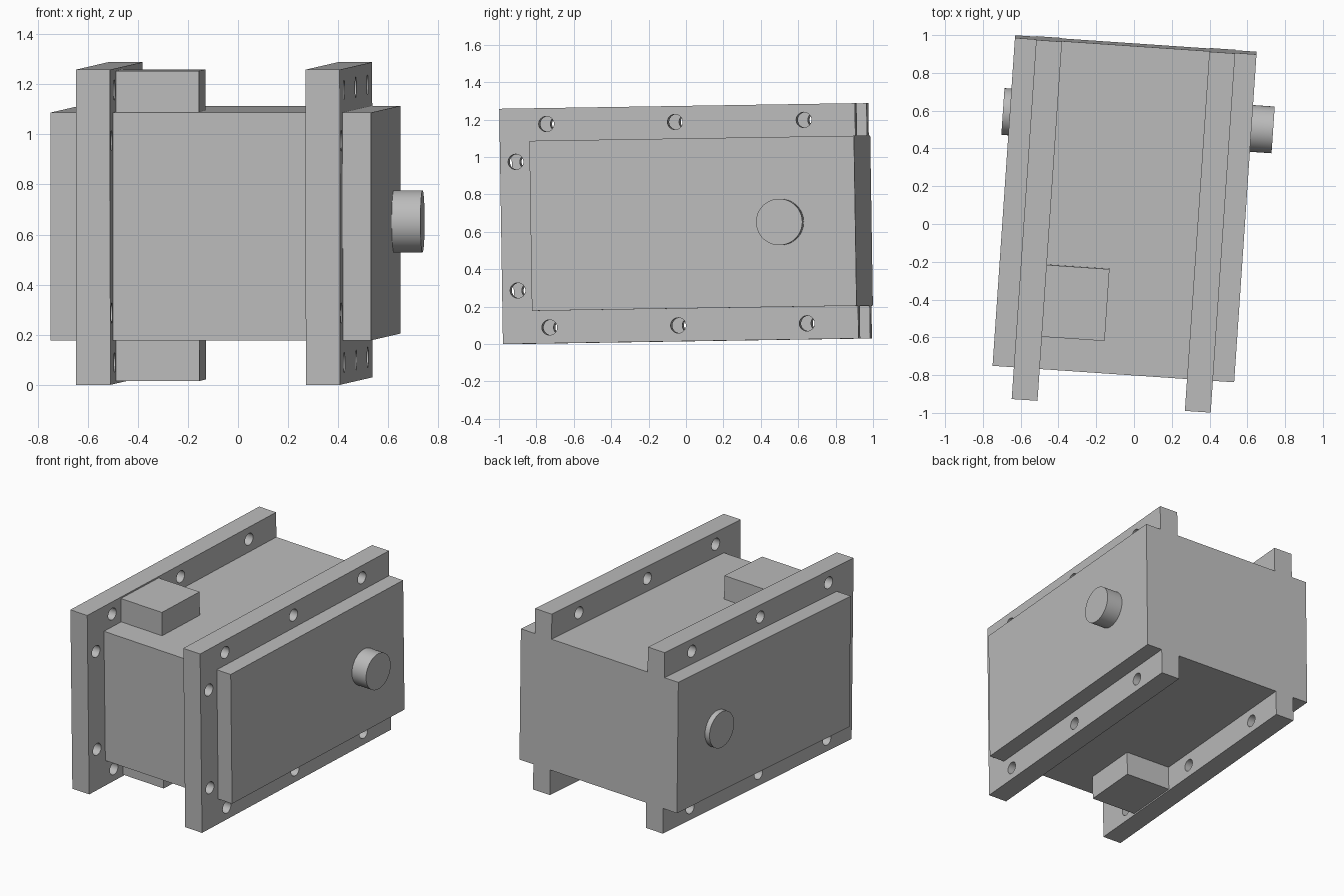
import bpy, bmesh
from math import radians
from mathutils import Matrix, Vector

cube = bpy.data.objects.get("Cube")
if cube:
    bpy.data.objects.remove(cube)

grey = bpy.data.materials.new("machined grey")
grey.use_nodes = True
colour = (0.5, 0.5, 0.5, 1)
grey.diffuse_color = colour
grey.node_tree.nodes["Principled BSDF"].inputs["Base Color"].default_value = colour

# The whole assembly sits slightly yawed and pitched
POSE = (Matrix.Translation((0, 0, 0.015)) @ Matrix.Rotation(radians(-3.9), 4, 'Z')
        @ Matrix.Rotation(radians(0.9), 4, 'X'))
MID_X, HEIGHT = -0.055, 1.258
MID_Z = HEIGHT / 2
FRONT, BACK = -0.949, 0.957


def add_object(name, bm):
    mesh = bpy.data.meshes.new(name)
    bm.to_mesh(mesh)
    bm.free()
    mesh.materials.append(grey)
    obj = bpy.data.objects.new(name, mesh)
    bpy.context.collection.objects.link(obj)
    obj.matrix_world = POSE
    return obj


def box(name, low, high):
    low, high = Vector(low), Vector(high)
    bm = bmesh.new()
    bmesh.ops.create_cube(bm, size=1, matrix=Matrix.Translation((low + high) / 2)
                          @ Matrix.Diagonal((*(high - low), 1)))
    return add_object(name, bm)


def rods(name, spots, radius, x0, x1, sides):
    """Cylinders along x at each (y, z) spot."""
    bm = bmesh.new()
    for y, z in spots:
        bmesh.ops.create_cone(bm, cap_ends=True, segments=sides, radius1=radius,
                              radius2=radius, depth=x1 - x0,
                              matrix=Matrix.Translation(((x0 + x1) / 2, y, z))
                              @ Matrix.Rotation(radians(90), 4, 'Y'))
    return add_object(name, bm)


def combine(target, tool, operation):
    """Apply a boolean and discard the tool."""
    mod = target.modifiers.new(operation, 'BOOLEAN')
    mod.operation, mod.solver, mod.object = operation, 'EXACT', tool
    bpy.context.view_layer.update()
    result = target.evaluated_get(bpy.context.evaluated_depsgraph_get())
    mesh = bpy.data.meshes.new_from_object(result)
    target.modifiers.clear()
    target.data = mesh
    bpy.data.objects.remove(tool)


def smooth(obj):
    bpy.ops.object.select_all(action='DESELECT')
    obj.select_set(True)
    bpy.context.view_layer.objects.active = obj
    bpy.ops.object.shade_smooth_by_angle(angle=radians(30))


# Main body with its two mounting flanges
BODY_LOW, BODY_HIGH = 0.175, 1.084
housing = box("housing", (MID_X - 0.641, -0.783, BODY_LOW),
              (MID_X + 0.641, BACK, BODY_HIGH))
for side in (-1, 1):
    edges = sorted((MID_X + side * 0.391, MID_X + side * 0.528))
    flange = box("flange", (edges[0], FRONT, 0), (edges[1], BACK, HEIGHT))
    combine(housing, flange, 'UNION')

# Bolt holes along the top, bottom and front of the flanges
spots = [(y, MID_Z + s * 0.544) for y in (-0.698, -0.008, 0.682) for s in (-1, 1)]
spots += [(-0.865, MID_Z + s * 0.344) for s in (-1, 1)]
for side in (-1, 1):
    x = MID_X + side * 0.46
    drill = rods("bolt_holes", spots, 0.041, x - 0.1, x + 0.1, 32)
    combine(housing, drill, 'DIFFERENCE')
smooth(housing)

# Lugs above and below the body, against the right flange
for name, z0, z1 in (("top_lug", BODY_HIGH - 0.01, HEIGHT - 0.01),
                     ("bottom_lug", 0.01, BODY_LOW + 0.01)):
    box(name, (MID_X - 0.391, -0.609, z0), (-0.113, -0.228, z1))

# Shaft passing through both sides
smooth(rods("shaft", [(0.557, MID_Z)], 0.124, -0.733, 0.701, 64))
